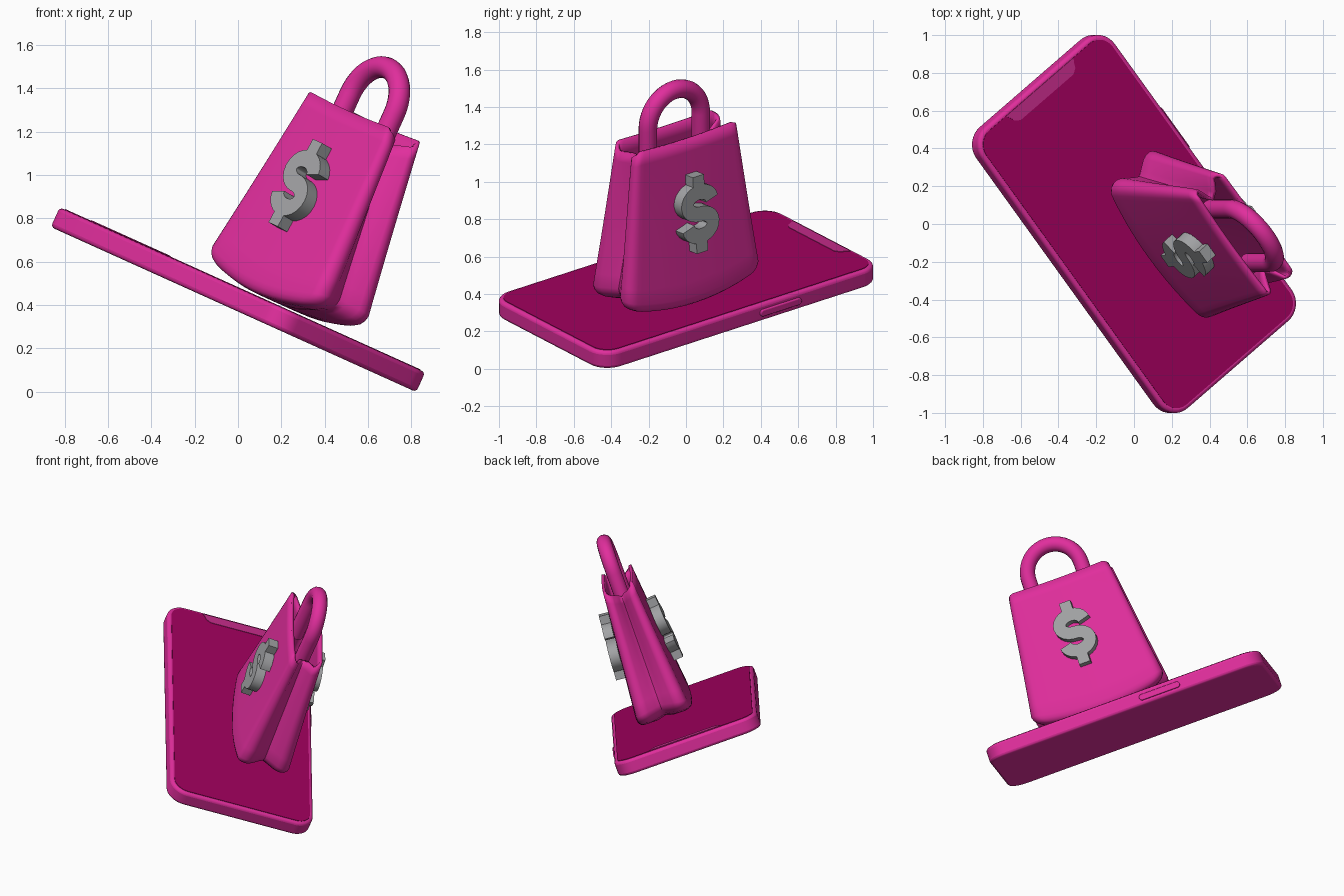
import bpy, bmesh, math
from mathutils import Matrix, Vector

if "Cube" in bpy.data.objects:
    bpy.data.objects.remove(bpy.data.objects["Cube"])

# Shared tilted frame: x = phone length, y = phone width, z = out of the screen
FRAME = (Matrix.Translation((0, 0, 0.425)) @ Matrix.Rotation(math.radians(24.3), 4, 'Y')
         @ Matrix.Rotation(math.radians(-51.7), 4, 'Z'))


def material(name, rgb):
    m = bpy.data.materials.new(name)
    m.diffuse_color = (*rgb, 1)
    m.use_nodes = True
    m.node_tree.nodes["Principled BSDF"].inputs["Base Color"].default_value = m.diffuse_color
    return m


PINK = material("pink", (0.75, 0.027, 0.335))
SCREEN = material("dark_magenta", (0.36, 0.0, 0.112))
NOTCH = material("muted_pink", (0.55, 0.024, 0.25))
GREY = material("grey", (0.36, 0.365, 0.375))


def finish(name, bm, mat, local=Matrix(), bevel=0, angle=35):
    bmesh.ops.recalc_face_normals(bm, faces=bm.faces)
    mesh = bpy.data.meshes.new(name)
    bm.to_mesh(mesh)
    bm.free()
    ob = bpy.data.objects.new(name, mesh)
    bpy.context.collection.objects.link(ob)
    mesh.materials.append(mat)
    ob.matrix_world = FRAME @ local
    bpy.ops.object.select_all(action='DESELECT')
    ob.select_set(True)
    bpy.context.view_layer.objects.active = ob
    bpy.ops.object.shade_smooth_by_angle(angle=math.radians(angle))
    if bevel:
        mod = ob.modifiers.new("rounding", 'BEVEL')
        mod.width, mod.segments = bevel, 3
        mod.limit_method, mod.angle_limit = 'ANGLE', math.radians(50)
    return ob


def prism(bm, outline, z0, z1):
    low = [bm.verts.new((x, y, z0)) for x, y in outline]
    top = [bm.verts.new((x, y, z1)) for x, y in outline]
    n = len(outline)
    bm.faces.new(low[::-1])
    bm.faces.new(top)
    for i in range(n):
        j = (i + 1) % n
        bm.faces.new((low[i], low[j], top[j], top[i]))


def rounded_rect(a, b, r, steps=8):
    pts = []
    for k, (sx, sy) in enumerate(((1, 1), (-1, 1), (-1, -1), (1, -1))):
        for i in range(steps + 1):
            t = math.pi / 2 * (k + i / steps)
            pts.append((sx * (a - r) + r * math.cos(t), sy * (b - r) + r * math.sin(t)))
    return pts


def plate(name, outline, z0, z1, mat, local=Matrix(), bevel=0):
    bm = bmesh.new()
    prism(bm, outline, z0, z1)
    return finish(name, bm, mat, local, bevel)


# Phone: body, screen, notch and side button
A, B, T = 0.949, 0.491, 0.05
plate("phone_body", rounded_rect(A, B, 0.12), -T, T, PINK, bevel=0.018)
plate("phone_screen", rounded_rect(A - 0.025, B - 0.025, 0.095), T - 0.004, T + 0.003, SCREEN)
plate("screen_notch", [(-0.924, -0.25), (-0.90, -0.235), (-0.875, -0.225), (-0.855, -0.195),
                       (-0.855, 0.195), (-0.875, 0.225), (-0.90, 0.235), (-0.924, 0.25)][::-1],
      T - 0.002, T + 0.006, NOTCH)
plate("side_button", rounded_rect(0.14, 0.02, 0.0195), -0.012, 0.012, PINK,
      Matrix.Translation((-0.255, B, 0)) @ Matrix.Rotation(math.pi / 2, 4, 'X'), bevel=0.006)

# Bag: stacked cross-sections with folded-in sides, open at the top
BAG = Matrix.Translation((0.158, 0.112, 0))


def section(t):
    """Outline at height fraction t: flat panels, round lobes, inward side folds."""
    w, d = 0.455 - 0.108 * t, 0.175 - 0.073 * t
    r, fold = 0.33 * d, 0.065 + 0.035 * t
    quarter = []
    for f in (0, 0.2, 0.4, 0.6, 0.8, 0.93):
        bulge = 0.018 * (1 - t * 0.7) * (1 - f * f)
        quarter.append((f * (w - r), -d - bulge))
    for a in (-90, -65, -40, -15, 10, 35):
        a = math.radians(a)
        quarter.append((w - r + r * math.cos(a), -(d - r) + r * math.sin(a)))
    quarter.append((w - 0.75 * fold, -0.17 * d))
    right = quarter + [(w - fold, 0)] + [(p, -q) for p, q in quarter[::-1]]
    left = [(-p, -q) for p, q in quarter[1:]] + [(-w + fold, 0)]
    left += [(-p, q) for p, q in quarter[:0:-1]]
    return right + left, w, d


def bag():
    bm = bmesh.new()
    levels = [(0.1, 0.06, 0), (0.45, 0.06, 0), (0.75, 0.061, 0), (0.88, 0.066, 0),
              (0.95, 0.078, 0), (0.985, 0.096, 0)]
    levels += [(1, 0.118 + 0.885 * t, t) for t in (0, 0.1, 0.25, 0.4, 0.55, 0.7, 0.82, 0.92, 1)]
    rings = []
    for s, h, t in levels:
        outline, w, d = section(t)
        ring = []
        for p, q in outline:
            f = abs(p) / w
            near = max(0, 1 - abs(q) / (0.7 * d)) if f > 0.6 else 0
            z = h + 0.065 * (s * f) ** 2 * (1 - t) ** 2            # sagging base
            z += near * (0.03 * s * (1 - t) ** 3 - 0.08 * t ** 4)  # folds rise / dip
            z += 0.01 * f * f * t ** 4                             # slightly hollow rim
            z -= 0.025 * max(0, (f - 0.88) / 0.12) ** 2 * t ** 8   # rounded rim corners
            ring.append(bm.verts.new((s * p, s * q, z)))
        rings.append(ring)
    n = len(rings[0])
    bm.faces.new(rings[0][::-1])
    for lo, hi in zip(rings, rings[1:]):
        for i in range(n):
            j = (i + 1) % n
            bm.faces.new((lo[i], lo[j], hi[j], hi[i]))
    ob = finish("bag_body", bm, PINK, BAG, angle=50)
    wall = ob.modifiers.new("wall", 'SOLIDIFY')
    wall.thickness, wall.offset = 0.02, -1


bag()


# Handle: round tube swept along an arch
def handle(radius=0.18, tube=0.05, top=1.077, foot=0.80, sides=16):
    path = [(radius, foot, 0)]
    path += [(radius * math.cos(math.pi * i / 24), top + radius * math.sin(math.pi * i / 24),
              math.pi * i / 24) for i in range(25)]
    path.append((-radius, foot, math.pi))
    bm = bmesh.new()
    rings = []
    for x, z, a in path:
        ring = []
        for k in range(sides):
            b = 2 * math.pi * k / sides
            c = tube * math.cos(b)
            ring.append(bm.verts.new((x + c * math.cos(a), tube * math.sin(b), z + c * math.sin(a))))
        rings.append(ring)
    for lo, hi in zip(rings, rings[1:]):
        for i in range(sides):
            j = (i + 1) % sides
            bm.faces.new((lo[i], lo[j], hi[j], hi[i]))
    bm.faces.new(rings[0])
    bm.faces.new(rings[-1][::-1])
    finish("bag_handle", bm, PINK, BAG @ Matrix.Translation((0.01, 0, 0)))


handle()


# Currency emblems: thick double-curved ribbon with a tab above and below
def emblem(name, local, half=0.042, depth=0.065):
    arcs = [(0.062, math.radians(5 + 265 * i / 18)) for i in range(19)]
    arcs += [(-0.062, math.radians(90 - 265 * i / 18)) for i in range(1, 19)]
    path = [Vector((0.083 * math.cos(a), c + 0.062 * math.sin(a))) for c, a in arcs]
    left, right = [], []
    for i, p in enumerate(path):
        d = (path[min(i + 1, len(path) - 1)] - path[max(i - 1, 0)]).normalized()
        side = Vector((-d.y, d.x)) * half
        left.append(p + side)
        right.append(p - side)
    bm = bmesh.new()
    prism(bm, [tuple(v) for v in left + right[::-1]], 0, depth)
    for s in (1, -1):
        prism(bm, [(-0.038, s * 0.15), (0.038, s * 0.15), (0.038, s * 0.218), (-0.038, s * 0.218)],
              0, depth)
    finish(name, bm, GREY, local)


lean = math.radians(90 - 4.8)
for name, turn in (("front_emblem", 0), ("back_emblem", math.pi)):
    emblem(name, BAG @ Matrix.Rotation(turn, 4, 'Z') @ Matrix.Translation((0, -0.148, 0.595))
           @ Matrix.Rotation(lean, 4, 'X'))
